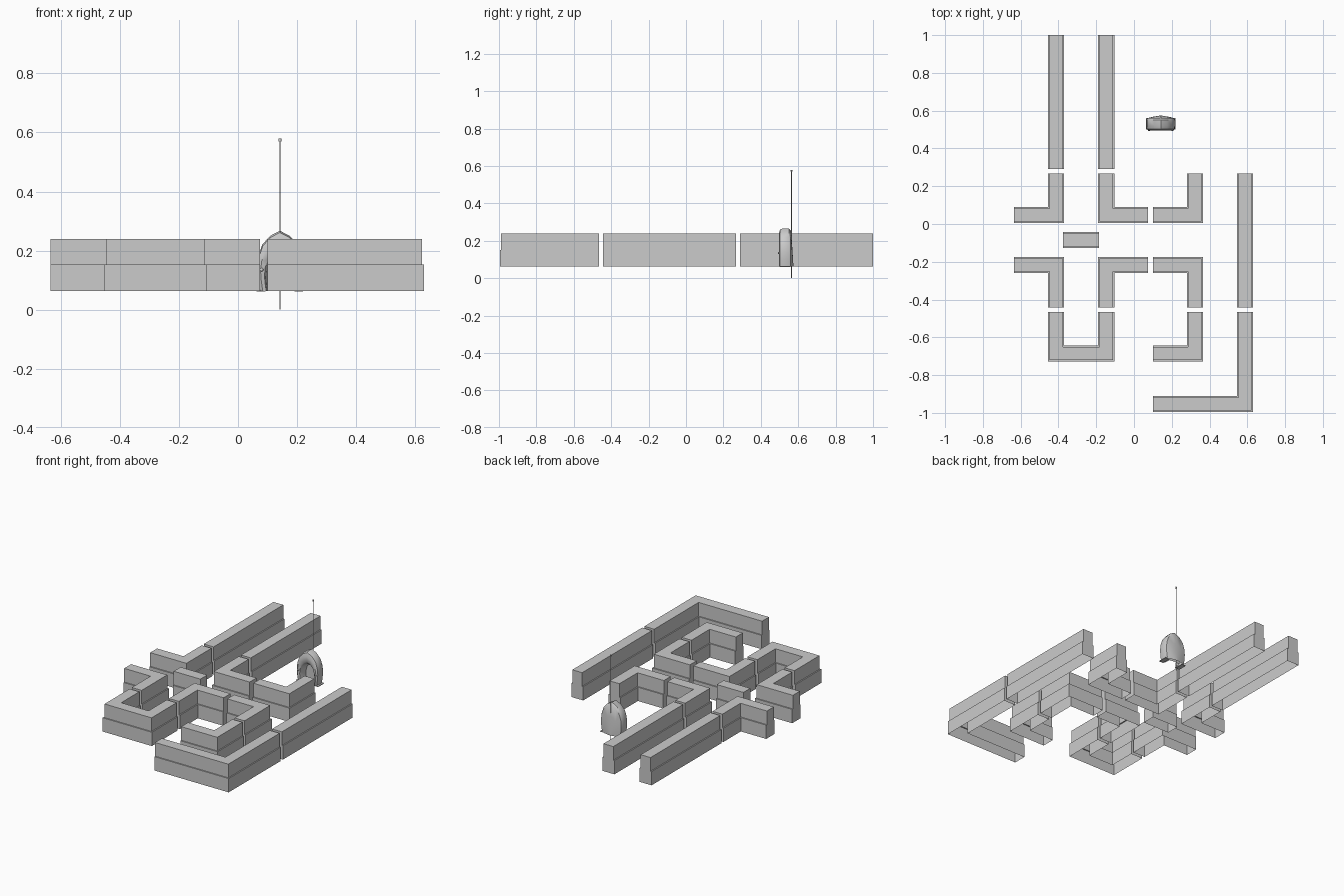
import bpy, bmesh, math
from mathutils import Vector

old = bpy.data.objects.get("Cube")
if old:
    bpy.data.objects.remove(old, do_unlink=True)

grey = bpy.data.materials.new("light_grey")
grey.use_nodes = True
grey.diffuse_color = (0.6, 0.6, 0.6, 1)
grey.node_tree.nodes["Principled BSDF"].inputs["Base Color"].default_value = (0.6, 0.6, 0.6, 1)


def finish(name, bm, smooth=False):
    mesh = bpy.data.meshes.new(name)
    bmesh.ops.recalc_face_normals(bm, faces=bm.faces)
    bm.to_mesh(mesh)
    bm.free()
    obj = bpy.data.objects.new(name, mesh)
    bpy.context.collection.objects.link(obj)
    mesh.materials.append(grey)
    if smooth:
        bpy.ops.object.select_all(action='DESELECT')
        obj.select_set(True)
        bpy.context.view_layer.objects.active = obj
        bpy.ops.object.shade_smooth_by_angle(angle=math.radians(40))
    return obj


# Stepped wall section, open underneath
BOTTOM, STEP, TOP = 0.063, 0.152, 0.24
LOW, HIGH = 0.0425, 0.035
half = [(LOW, BOTTOM), (LOW, STEP), (HIGH, STEP), (HIGH, TOP)]
SECTION = half + [(-o, z) for o, z in reversed(half)]


def wall(name, path):
    """Sweep the section along a centre line with mitred corners."""
    pts = [Vector(p) for p in path]
    bm = bmesh.new()
    rings = []
    for i, p in enumerate(pts):
        dirs = []
        if i > 0:
            dirs.append((p - pts[i - 1]).normalized())
        if i < len(pts) - 1:
            dirs.append((pts[i + 1] - p).normalized())
        side = Vector((0, 0))
        for d in dirs:
            side += Vector((d.y, -d.x))
        if len(dirs) == 1 or dirs[0].dot(dirs[1]) > 0.9:
            side.normalize()
        rings.append([bm.verts.new((p.x + side.x * o, p.y + side.y * o, z)) for o, z in SECTION])
    for a, b in zip(rings, rings[1:]):
        for j in range(len(SECTION) - 1):
            bm.faces.new((a[j], a[j + 1], b[j + 1], b[j]))
    bm.faces.new(rings[0])
    bm.faces.new(rings[-1])
    finish(name, bm)


# Centre lines of the wall grid
A, B, C, D = -0.412, -0.147, 0.322, 0.588
UP, DOWN, SOUTH, EDGE = 0.048, -0.217, -0.686, -0.953
WEST, MID, EAST = -0.635, 0.074, 0.1
N1, N2, S1, S2 = 0.29, 0.268, -0.443, -0.466

wall("back_wall_right", [(A, 1), (A, N1)])
wall("back_wall_left", [(B, 1), (B, N1)])
for label, row, end in (("back", UP, N2), ("front", DOWN, S1)):
    wall(label + "_corner_right", [(WEST, row), (A, row), (A, end)])
    wall(label + "_corner_middle", [(MID, row), (B, row), (B, end)])
    wall(label + "_corner_left", [(EAST, row), (C, row), (C, end)])
wall("u_shaped_wall", [(A, S2), (A, SOUTH), (B, SOUTH), (B, S2)])
wall("front_hook_wall", [(EAST, SOUTH), (C, SOUTH), (C, S2)])
wall("side_wall", [(D, N2), (D, S1)])
wall("outer_corner_wall", [(EAST, EDGE), (D, EDGE), (D, S2)])
wall("centre_block", [(-0.375, -0.084), (-0.185, -0.084)])

# Pointed hood with an arched opening in front
CX = 0.142
ARCH = [(0.068, 0.063), (0.074, 0.1), (0.077, 0.14), (0.073, 0.18), (0.06, 0.22), (0.033, 0.25), (0, 0.267)]
ARCH = ARCH + [(-x, z) for x, z in reversed(ARCH[:-1])]
# depth, scale of each arch from the inside out
LAYERS = [(0.552, 0.1), (0.55, 0.55), (0.51, 0.62), (0.5, 0.68),
          (0.496, 0.85), (0.503, 0.97), (0.52, 1), (0.55, 1), (0.56, 0.94), (0.567, 0.6), (0.574, 0.05)]
bm = bmesh.new()
rings = [[bm.verts.new((CX + x * s, y, BOTTOM + (z - BOTTOM) * s)) for x, z in ARCH] for y, s in LAYERS]
for a, b in zip(rings, rings[1:]):
    for j in range(len(ARCH) - 1):
        bm.faces.new((a[j], a[j + 1], b[j + 1], b[j]))
bm.faces.new(rings[0])
bm.faces.new(rings[-1])
finish("arched_hood", bm, True)

# Feet and round knobs on both sides of the hood
for side, s in (("right", -1), ("left", 1)):
    bm = bmesh.new()
    bmesh.ops.create_cube(bm, size=1)
    bmesh.ops.scale(bm, vec=(0.03, 0.06, 0.004), verts=bm.verts)
    bmesh.ops.translate(bm, vec=(CX + s * 0.064, 0.53, 0.063), verts=bm.verts)
    finish("foot_" + side, bm)
    bm = bmesh.new()
    bmesh.ops.create_uvsphere(bm, u_segments=12, v_segments=8, radius=0.006)
    bmesh.ops.translate(bm, vec=(CX + s * 0.062, 0.497, 0.135), verts=bm.verts)
    finish("knob_" + side, bm, True)

# Thin mast with a small tip
for name, radius, low, high in (("mast", 0.0017, 0, 0.575), ("mast_tip", 0.005, 0.57, 0.579)):
    bm = bmesh.new()
    bmesh.ops.create_cone(bm, cap_ends=True, segments=12, radius1=radius, radius2=radius, depth=high - low)
    bmesh.ops.translate(bm, vec=(CX, 0.564, (low + high) / 2), verts=bm.verts)
    finish(name, bm, True)
